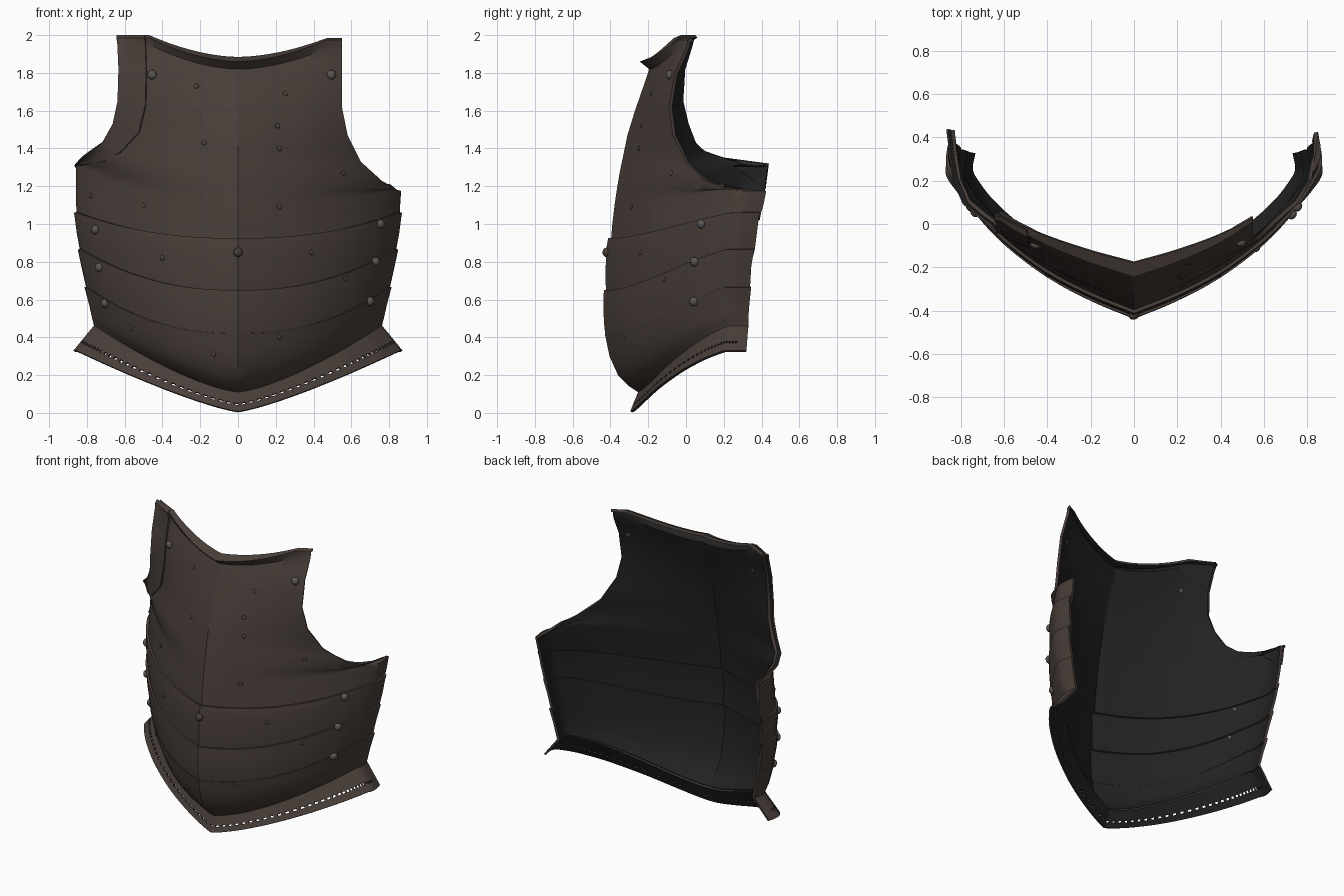
import bpy, bmesh, math
from mathutils import Vector

if "Cube" in bpy.data.objects:
    bpy.data.objects.remove(bpy.data.objects["Cube"])

# Materials
def mat(name, rgb):
    m = bpy.data.materials.new(name)
    m.diffuse_color = (*rgb, 1)
    m.use_nodes = True
    m.node_tree.nodes["Principled BSDF"].inputs["Base Color"].default_value = m.diffuse_color
    return m

BROWN = mat("brown steel", (0.066, 0.049, 0.041))
DARK = mat("dark lining", (0.016, 0.016, 0.016))
GREY = mat("rivet grey", (0.10, 0.092, 0.086))

# Half cross-section from centre ridge to back edge, unit sized
HALF = [(0, 0), (.23, .10), (.47, .235), (.70, .42), (.86, .6), (.95, .74), (1, .86), (.985, 1)]

def section(t):
    p = [Vector(q) for q in HALF]
    p = [2 * p[0] - p[1]] + p + [2 * p[-1] - p[-2]]
    f = min(max(t, 0), 1) * (len(HALF) - 1)
    i = min(int(f), len(HALF) - 2)
    u = f - i
    a, b, c, d = p[i:i + 4]
    return 0.5 * (2 * b + (c - a) * u + (2 * a - 5 * b + 4 * c - d) * u * u
                  + (3 * b - a - 3 * c + d) * u ** 3)

# A row: centre height, centre depth, right edge, left edge, section share, rise exponent, rise width
def row(zc, yc, right, left=None, share=1, e=2.3, w=None):
    return zc, yc, right, left or right, share, e, w

def row_point(r, s):
    zc, yc, right, left, share, e, w = r
    ex, ey, ez = right if s >= 0 else left
    end, p = section(share), section(abs(s) * share)
    x = ex * p.x / end.x
    z = zc + (ez - zc) * min(1, max(0, x / (w or ex))) ** e
    return Vector((math.copysign(x, s), yc + (ey - yc) * p.y / end.y, z))

def surface(rows, v, s):
    i = min(int(v), len(rows) - 2)
    return row_point(rows[i], s).lerp(row_point(rows[i + 1], s), v - i)

def plate(name, grid, thick=0.018, hole=None):
    bm = bmesh.new()
    vs = [[bm.verts.new(p) for p in line] for line in grid]
    for r in range(len(vs) - 1):
        for c in range(len(vs[0]) - 1):
            if not (hole and hole(r, c)):
                bm.faces.new((vs[r][c], vs[r][c + 1], vs[r + 1][c + 1], vs[r + 1][c]))
    me = bpy.data.meshes.new(name)
    bm.to_mesh(me)
    bm.free()
    ob = bpy.data.objects.new(name, me)
    bpy.context.collection.objects.link(ob)
    me.materials.append(BROWN)
    me.materials.append(DARK)
    m = ob.modifiers.new("thickness", 'SOLIDIFY')
    m.thickness, m.offset, m.material_offset = thick, -1, 1
    bpy.ops.object.select_all(action='DESELECT')
    ob.select_set(True)
    bpy.context.view_layer.objects.active = ob
    bpy.ops.object.modifier_apply(modifier="thickness")
    bpy.ops.object.shade_smooth_by_angle(angle=math.radians(35))
    return ob

def loft(rows, vs, n=28):
    return [[surface(rows, v, c / n) for c in range(-n, n + 1)] for v in vs]

def steps(rows, k=2):
    return [i / k for i in range((len(rows) - 1) * k + 1)]

# Chest plate with uneven armholes and a rolled neck
chest = [
    row(.88, -.40, (.84, .385, 1.02), (.84, .39, 1.02)),
    row(1.0, -.39, (.845, .41, 1.10), (.845, .415, 1.15)),
    row(1.1, -.378, (.85, .425, 1.175), (.845, .435, 1.31)),
    row(1.17, -.368, (.82, .20, 1.195), (.815, .20, 1.34), .72),
    row(1.25, -.355, (.76, .10, 1.23), (.77, .10, 1.375), .6),
    row(1.35, -.335, (.65, .0, 1.33), (.70, .04, 1.43), .5),
    row(1.47, -.31, (.58, -.07, 1.47), (.645, .0, 1.53), .42),
    row(1.6, -.27, (.55, -.09, 1.62), (.62, -.03, 1.65), .4),
    row(1.73, -.225, (.55, -.06, 1.80), (.615, -.02, 1.82), .4, 1.8, .47),
    row(1.82, -.195, (.55, .0, 1.93), (.62, .02, 1.95), .4, 1.8, .47),
    row(1.86, -.245, (.55, .01, 1.975), (.625, .03, 1.985), .4, 1.8, .47),
    row(1.885, -.18, (.55, .03, 1.985), (.625, .05, 2.0), .4, 1.8, .47),
]
plate("chest_plate", loft(chest, steps(chest)))

# Overlapping waist bands
upper = [row(.62, -.42, (.815, .355, .83)), row(.68, -.425, (.825, .365, .87)),
         row(.78, -.425, (.84, .375, .95)), row(.88, -.42, (.85, .385, 1.03)),
         row(.925, -.412, (.855, .392, 1.06))]
middle = [row(.38, -.42, (.785, .335, .63)), row(.45, -.432, (.795, .34, .68)),
          row(.55, -.438, (.815, .345, .77)), row(.65, -.435, (.835, .36, .865))]
lower = [row(.11, -.255, (.75, .33, .45), e=1.4), row(.14, -.30, (.752, .33, .47), e=1.5),
         row(.2, -.36, (.76, .33, .5), e=1.7), row(.3, -.405, (.775, .335, .57), e=2),
         row(.42, -.43, (.80, .345, .665))]
for name, rows in (("upper_band", upper), ("middle_band", middle), ("lower_band", lower)):
    plate(name, loft(rows, steps(rows)))

# Flared waist flange with a line of stitch holes
flange = [row(.008, -.295, (.857, .32, .33), e=1.25), row(.12, -.25, (.752, .33, .46), e=1.4)]
N = 66
plate("waist_flange", loft(flange, [0, .3, .39, 1], N), 0.014,
      lambda r, c: r == 1 and c % 2 == 1 and 6 < c < 2 * N - 6)

# Reinforcing strip around the left armhole, with a turned lip
inner = [(1.2, 1), (2.4, .86), (3.5, .82), (4.6, .8), (5.8, .78), (7, .78),
         (8, .78), (9, .78), (10, .78), (11, .78)]

def push(p, d):
    return p + Vector((p.x, p.y - .4, 0)).normalized() * d

strip = []
for i, (v, t) in enumerate(inner):
    a, b = surface(chest, i + 2, -1), surface(chest, v, -t)
    m = surface(chest, (v + i + 2) / 2, -(1 + t) / 2)
    strip.append([push(a, .022), push(a.lerp(m, .25), .012), push(m, .012), push(b, .01)])
plate("armhole_strip", strip, 0.014)

# Domed rivets and small surface pocks, seated on the plates
bpy.context.view_layer.update()
deps = bpy.context.evaluated_depsgraph_get()

def seat(x, z):
    hit, loc, nor, *_ = bpy.context.scene.ray_cast(deps, Vector((x, -3, z)), Vector((0, 1, 0)))
    return (loc, nor) if hit else None

RIVETS = [(-.455, 1.79), (.495, 1.79), (.755, 1.0), (-.755, .97), (-.735, .77),
          (-.705, .58), (.73, .8), (.70, .59), (0, .85)]
POCKS = [(.25, 1.69), (-.22, 1.73), (.21, 1.52), (-.18, 1.43), (.22, 1.4), (.56, 1.27),
         (-.78, 1.15), (-.5, 1.1), (.22, 1.09), (-.4, .82), (.39, .85), (-.57, .45),
         (.22, .4), (-.13, .31), (.57, .71)]
seats = [("rivet", seat(*p), .025, .8, BROWN if p[0] == 0 else GREY) for p in RIVETS]
seats += [("pock", seat(*p), .014, .4, BROWN) for p in POCKS]
for name, s, r, flat, material in seats:
    if not s:
        continue
    bpy.ops.mesh.primitive_uv_sphere_add(segments=14, ring_count=8, radius=r, location=s[0])
    ob = bpy.context.object
    ob.name = name
    ob.scale.z = flat
    ob.rotation_euler = s[1].to_track_quat('Z', 'Y').to_euler()
    ob.data.materials.append(material)
    bpy.ops.object.shade_smooth()
